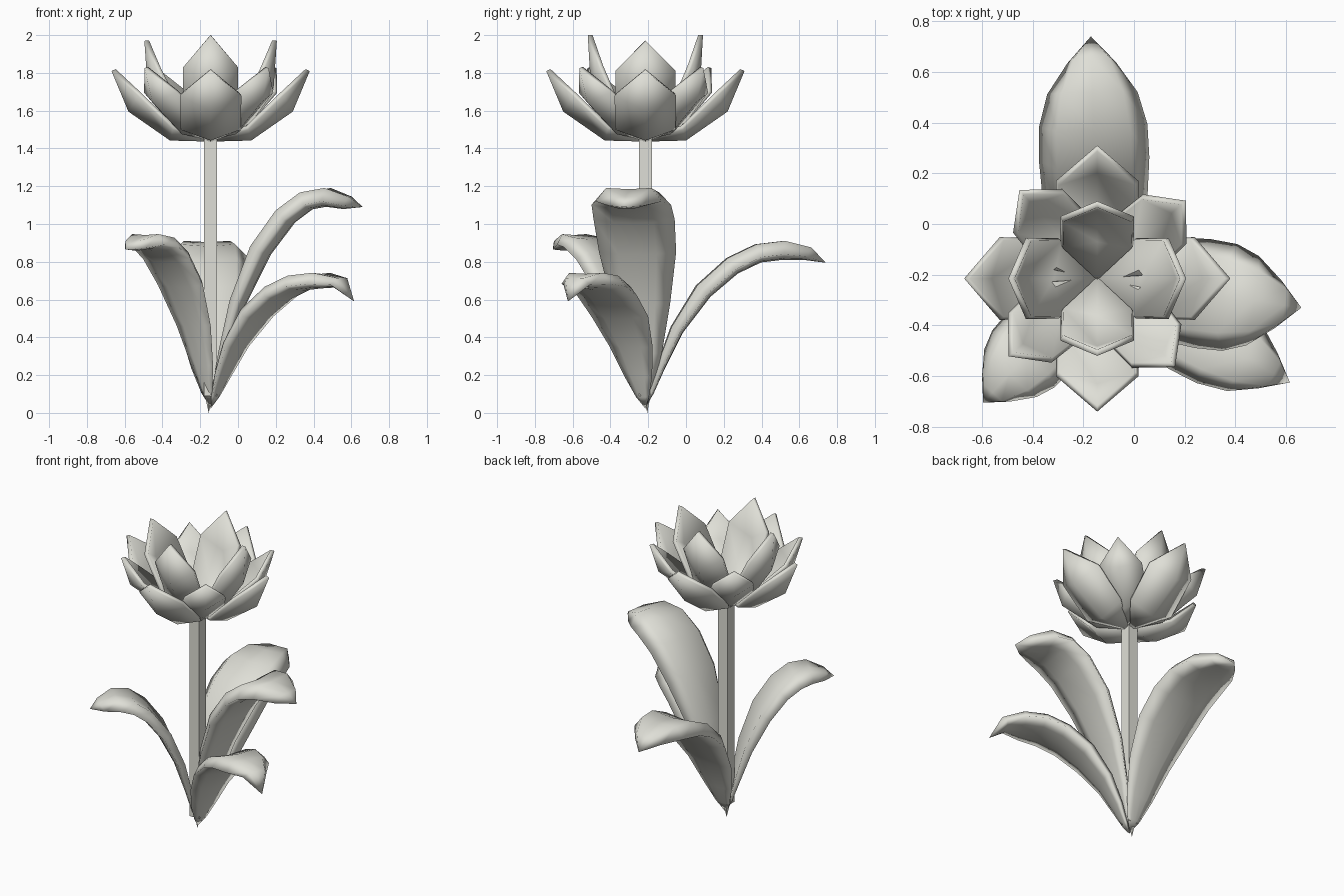
import bpy
from math import radians, cos, sin, atan2, hypot
from mathutils import Vector

cube = bpy.data.objects.get("Cube")
if cube:
    bpy.data.objects.remove(cube, do_unlink=True)

AXIS = Vector((-0.145, -0.215, 0))
GREY = (0.74, 0.74, 0.68, 1)

clay = bpy.data.materials.new("pale_grey")
clay.use_nodes = True
clay.diffuse_color = GREY
clay.node_tree.nodes["Principled BSDF"].inputs["Base Color"].default_value = GREY


def loft(name, rows, angle, closed=False, thickness=0):
    """Skin rows of (outward, sideways, up) points into a smooth blade."""
    verts = [Vector((r * cos(angle) - s * sin(angle), r * sin(angle) + s * cos(angle), z)) + AXIS
             for row in rows for r, s, z in row]
    n = len(rows[0])
    faces = []
    for i in range(0, (len(rows) - 1) * n, n):
        for j in range(n if closed else n - 1):
            k = (j + 1) % n
            faces.append((i + j, i + n + j, i + n + k, i + k))
    mesh = bpy.data.meshes.new(name)
    mesh.from_pydata(verts, [], faces)
    mesh.materials.append(clay)
    obj = bpy.data.objects.new(name, mesh)
    bpy.context.collection.objects.link(obj)
    bpy.ops.object.select_all(action='DESELECT')
    bpy.context.view_layer.objects.active = obj
    obj.select_set(True)
    weld = obj.modifiers.new("Weld", 'WELD')
    weld.merge_threshold = 0.001
    bpy.ops.object.modifier_apply(modifier="Weld")
    if thickness:
        solid = obj.modifiers.new("Thickness", 'SOLIDIFY')
        solid.thickness = thickness
        solid.offset = 1
        bpy.ops.object.modifier_apply(modifier="Thickness")
    bpy.ops.object.shade_smooth()


# Petals: each ring has a base, a low and a high station, and a pointed tip.
# Station: (middle radius, middle height, half width, edge radius, edge height)
def petal(name, stations, angle, scale=1.0):
    rows = [[(er * scale, -w, ez), (r * scale, 0, z), (er * scale, w, ez)]
            for r, z, w, er, ez in stations]
    loft(name, rows, radians(angle), thickness=0.025)


outer = [(0, 1.436, 0, 0, 1.436), (0.215, 1.442, 0.16, 0.2, 1.5),
         (0.435, 1.595, 0.163, 0.385, 1.68), (0.525, 1.81, 0, 0.525, 1.81)]
middle = [(0, 1.445, 0, 0, 1.445), (0.2, 1.475, 0.14, 0.18, 1.55),
          (0.41, 1.645, 0.13, 0.355, 1.695), (0.465, 1.825, 0, 0.465, 1.825)]
inner = [(0, 1.475, 0, 0, 1.475), (0.16, 1.515, 0.145, 0.135, 1.58),
         (0.29, 1.74, 0.145, 0.245, 1.83), (0.305, 2.0, 0, 0.305, 2.0)]
inner_wide = [(r, z - 0.01 * i, w * 1.1, er, ez - 0.01 * i)
              for i, (r, z, w, er, ez) in enumerate(inner)]

for k in range(4):
    petal(f"outer_petal_{k + 1}", outer, 90 * k)
    petal(f"middle_petal_{k + 1}", middle, 90 * k + 41.3)
    if k % 2:
        petal(f"inner_petal_{k + 1}", inner, 90 * k)
    else:
        petal(f"inner_petal_{k + 1}", inner_wide, 90 * k, 1.15)

# Leaves: arched midline (reach, height fraction, width fraction, depth fraction)
ARCH = [(0, 0.03, 0, 0), (0.02, 0.12, 0.22, 0.25), (0.06, 0.27, 0.46, 0.45), (0.14, 0.5, 0.72, 0.7),
        (0.28, 0.74, 0.95, 0.95), (0.45, 0.9, 1, 1), (0.61, 0.98, 0.98, 1), (0.77, 1, 0.82, 1),
        (0.92, 0.96, 0.44, 0.75), (1, None, 0, 0)]


def section(t):
    """Fleshy cross-section (sideways, rise): grooved top, rolled edges, flat underside."""
    groove = -0.16 * (1 - 0.9 * t)
    return [(-1, -0.35), (-0.68, -0.02), (0, groove), (0.68, -0.02), (1, -0.35),
            (0.5, -0.45), (0, -0.48), (-0.5, -0.45)]


def leaf(name, tip_x, tip_y, top, tip_z, half_width):
    dx, dy = tip_x - AXIS.x, tip_y - AXIS.y
    reach = hypot(dx, dy)
    path = [(t * reach, tip_z if h is None else h * top) for t, h, w, d in ARCH]
    rows = []
    for i, ((r, z), (t, h, w, depth)) in enumerate(zip(path, ARCH)):
        before, after = path[max(i - 1, 0)], path[min(i + 1, len(path) - 1)]
        tr, tz = after[0] - before[0], after[1] - before[1]
        length = hypot(tr, tz)
        nr, nz = -tz / length, tr / length
        rows.append([(r + nr * d * depth * half_width, s * w * half_width,
                      z + nz * d * depth * half_width) for s, d in section(t)])
    loft(name, rows, atan2(dy, dx), closed=True)


leaf("back_leaf", -0.17, 0.74, 0.915, 0.795, 0.218)
leaf("left_leaf", 0.66, -0.33, 1.195, 1.09, 0.217)
leaf("front_left_leaf", 0.615, -0.625, 0.745, 0.59, 0.18)
leaf("front_right_leaf", -0.595, -0.705, 0.95, 0.865, 0.17)

# Square stem
bpy.ops.mesh.primitive_cube_add(size=1, location=(AXIS.x, AXIS.y, 0.77))
stem = bpy.context.object
stem.name = "stem"
stem.scale = (0.07, 0.07, 1.36)
stem.data.materials.append(clay)

# Pointed root where the leaves gather
bpy.ops.mesh.primitive_cone_add(vertices=5, radius1=0.035, radius2=0, depth=0.15,
                                location=(AXIS.x - 0.01, AXIS.y + 0.01, 0.075),
                                rotation=(radians(180), 0, 0))
root = bpy.context.object
root.name = "root_tip"
root.data.materials.append(clay)
